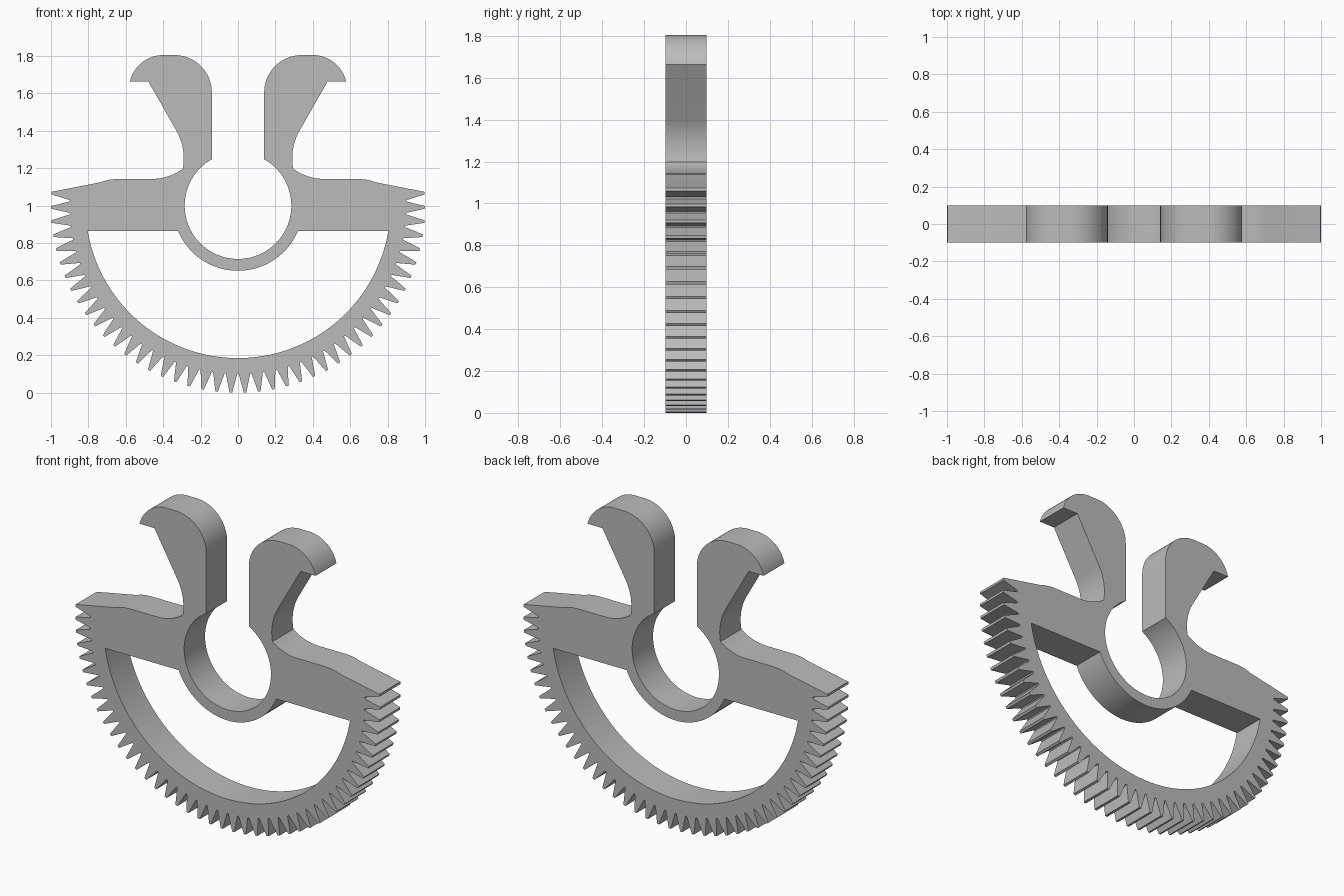
import bpy, bmesh
from math import sin, cos, radians, degrees, asin, sqrt

if "Cube" in bpy.data.objects:
    bpy.data.objects.remove(bpy.data.objects["Cube"])

HUB_Z = 1.0          # centre of gear and hub
HALF_DEPTH = 0.098
PITCH = 4.365        # degrees per tooth
TEETH = 22           # per side


def arc(cx, cz, r, start, end, steps):
    """Points on an arc, angles in degrees measured from +x."""
    angles = [radians(start + (end - start) * i / steps) for i in range(steps + 1)]
    return [(cx + r * cos(a), cz + r * sin(a)) for a in angles]


def polar(r, angle):
    """Point on the gear, angle in degrees measured from straight down."""
    return (r * sin(radians(angle)), HUB_Z - r * cos(radians(angle)))


def mirrored(points):
    return [(-x, z) for x, z in reversed(points)]


# Gear teeth on one side, from the bottom up
half = []
for k in range(TEETH):
    mid = (k + 0.5) * PITCH
    half += [polar(0.9, k * PITCH + 0.25), polar(1.0, mid - 0.4), polar(1.0, mid + 0.4)]
    if k < TEETH - 1:
        half.append(polar(0.9, (k + 1) * PITCH - 0.25))

# Shoulder, then the fillet up to the hook arm
half += [(0.735, 1.125), (0.71, 1.134), (0.68, 1.14), (0.64, 1.143)]
half += arc(0.46, 1.418, 0.275, 270, 233, 12)
# Waist of the arm, underside of the hook, rounded top and inner side
half += arc(0.59, 1.2525, 0.3, 190, 150.4, 14)
half += [(0.48, 1.665)]
half += arc(0.40, 1.622, 0.183, 13.5, 90, 18)
half += arc(0.34, 1.605, 0.2, 90, 180, 20)
# Open bore of the hub, down to its lowest point
bore = 0.285
half += arc(0, HUB_Z, bore, degrees(asin(sqrt(1 - (0.14 / bore) ** 2))), -90, 50)
outline = half + mirrored(half[:-1])

# Crescent window between rim and hub
bar = 0.865 - HUB_Z
rim_a = degrees(asin(bar / 0.815))
hub_a = degrees(asin(bar / 0.348))
window = arc(0, HUB_Z, 0.815, rim_a, -180 - rim_a, 80)
window += arc(0, HUB_Z, 0.348, -180 - hub_a, hub_a, 40)

# Filled profile extruded to the plate thickness
curve = bpy.data.curves.new("sector_gear_profile", "CURVE")
curve.dimensions = "2D"
curve.fill_mode = "BOTH"
curve.extrude = HALF_DEPTH
for loop in (outline, window):
    spline = curve.splines.new("POLY")
    spline.points.add(len(loop) - 1)
    for point, (x, z) in zip(spline.points, loop):
        point.co = (x, z, 0, 1)
    spline.use_cyclic_u = True

gear = bpy.data.objects.new("sector_gear_with_hooks", curve)
bpy.context.collection.objects.link(gear)
gear.rotation_euler.x = radians(90)
bpy.ops.object.select_all(action="DESELECT")
gear.select_set(True)
bpy.context.view_layer.objects.active = gear
bpy.ops.object.convert(target="MESH")
gear = bpy.context.object
bpy.ops.object.transform_apply(location=False, rotation=True, scale=False)

# Weld the caps to the walls
bm = bmesh.new()
bm.from_mesh(gear.data)
bmesh.ops.remove_doubles(bm, verts=bm.verts, dist=0.0002)
bmesh.ops.recalc_face_normals(bm, faces=bm.faces)
bm.to_mesh(gear.data)
bm.free()
bpy.ops.object.shade_smooth_by_angle(angle=radians(25))

# Plain grey
grey = bpy.data.materials.new("plain_grey")
grey.use_nodes = True
colour = (0.5, 0.5, 0.5, 1)
grey.diffuse_color = colour
grey.node_tree.nodes["Principled BSDF"].inputs["Base Color"].default_value = colour
gear.data.materials.clear()
gear.data.materials.append(grey)
